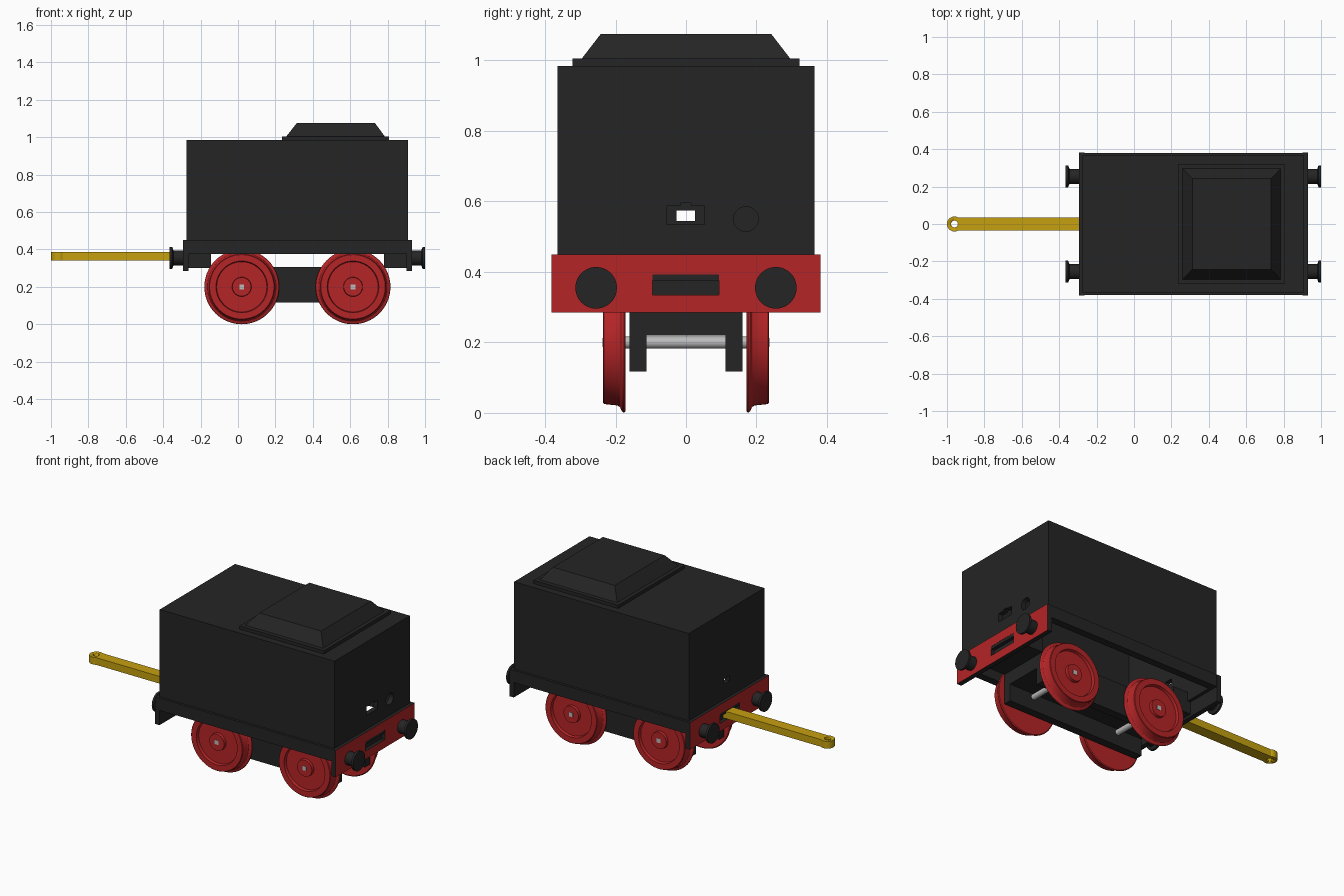
import bpy, bmesh, math
from mathutils import Matrix

if "Cube" in bpy.data.objects:
    bpy.data.objects.remove(bpy.data.objects["Cube"])


def material(name, rgb):
    m = bpy.data.materials.new(name)
    m.diffuse_color = (*rgb, 1)
    m.use_nodes = True
    m.node_tree.nodes["Principled BSDF"].inputs["Base Color"].default_value = m.diffuse_color
    return m


BLACK = material("black", (0.018, 0.018, 0.018))
RED = material("red", (0.46, 0.018, 0.02))
YELLOW = material("brass_yellow", (0.56, 0.35, 0.005))
STEEL = material("steel", (0.5, 0.5, 0.5))


def finish(name, bm, mat, smooth=False):
    bmesh.ops.recalc_face_normals(bm, faces=bm.faces)
    me = bpy.data.meshes.new(name)
    bm.to_mesh(me)
    bm.free()
    ob = bpy.data.objects.new(name, me)
    bpy.context.collection.objects.link(ob)
    me.materials.append(mat)
    if smooth:
        activate(ob)
        bpy.ops.object.shade_smooth_by_angle(angle=math.radians(30))
    return ob


def activate(ob):
    bpy.ops.object.select_all(action='DESELECT')
    ob.select_set(True)
    bpy.context.view_layer.objects.active = ob


def box(name, x, y, z, mat=BLACK):
    bm = bmesh.new()
    bmesh.ops.create_cube(bm, size=1)
    for v in bm.verts:
        v.co = [r[0] if c < 0 else r[1] for c, r in zip(v.co, (x, y, z))]
    return finish(name, bm, mat)


def lathe(name, profile, axis, loc, mat, steps=48):
    """Spin (radius, distance) points round an axis: 'X', 'Y' or 'Z'."""
    bm = bmesh.new()
    vs = [bm.verts.new((r, 0, d)) for r, d in profile]
    es = [bm.edges.new(p) for p in zip(vs, vs[1:])]
    bmesh.ops.spin(bm, geom=vs + es, axis=(0, 0, 1), cent=(0, 0, 0),
                   angle=2 * math.pi, steps=steps)
    bmesh.ops.remove_doubles(bm, verts=bm.verts, dist=1e-5)
    rot = {'X': Matrix.Rotation(math.pi / 2, 4, 'Y'),
           'Y': Matrix.Rotation(-math.pi / 2, 4, 'X'),
           'Z': Matrix.Identity(4)}[axis]
    bm.transform(Matrix.Translation(loc) @ rot)
    return finish(name, bm, mat, True)


def rod(name, r, a, b, axis, loc, mat):
    return lathe(name, [(0, a), (r, a), (r, b), (0, b)], axis, loc, mat)


def combine(target, other, operation='DIFFERENCE'):
    mod = target.modifiers.new("cut", 'BOOLEAN')
    mod.object, mod.operation, mod.solver = other, operation, 'EXACT'
    activate(target)
    bpy.ops.object.modifier_apply(modifier=mod.name)
    bpy.data.objects.remove(other)


# Hollow tank, open underneath, with openings in the end walls
tank = box("tank_body", (-0.275, 0.91), (-0.365, 0.365), (0.375, 0.985))
combine(tank, box("hollow", (-0.245, 0.88), (-0.335, 0.335), (0.3, 0.955)))
combine(tank, box("socket", (0.8, 1), (-0.055, 0.053), (0.535, 0.587)))
combine(tank, box("notch", (0.8, 1), (-0.015, 0.015), (0.57, 0.595)))
combine(tank, rod("round_hole", 0.035, 0.8, 1, 'X', (0, 0.17, 0.55), BLACK))
combine(tank, box("rear_hole", (-0.4, -0.2), (-0.027, 0.025), (0.545, 0.575)))

# Footplate rim around the bottom of the tank
rim = box("footplate", (-0.294, 0.929), (-0.38, 0.38), (0.375, 0.45))
combine(rim, box("rim_hollow", (-0.25, 0.885), (-0.34, 0.34), (0.3, 0.5)))

# Raised coal hatch on the roof
box("hatch_base", (0.235, 0.808), (-0.322, 0.322), (0.98, 1.005))
hatch = box("hatch_top", (0.255, 0.788), (-0.3, 0.3), (1.0, 1.075))
for v in hatch.data.vertices:
    if v.co.z > 1.05:
        v.co.x = 0.314 if v.co.x < 0.5 else 0.733
        v.co.y *= 0.242 / 0.3

# Ends: buffer beam with a red outer face, slot, mounting block, buffers
for side, label, face in ((-1, "left", -0.295), (1, "right", 0.93)):
    def span(a, b):
        return tuple(sorted((face - side * a, face - side * b)))

    beam = box(label + "_buffer_beam", span(0, 0.03), (-0.382, 0.382), (0.285, 0.45))
    combine(beam, box("slot", span(-0.1, 0.022), (-0.095, 0.093), (0.335, 0.393)))
    beam.data.materials.append(RED)
    for p in beam.data.polygons:
        if p.normal.x * side > 0.9 and abs(p.center.x - face) < 0.005:
            p.material_index = 1
    box(label + "_mounting_block", span(0.028, 0.15), (-0.16, 0.16), (0.3, 0.43))
    for y in (-0.255, 0.255):
        prof = [(0, -0.01), (0.04, -0.01), (0.04, 0.05), (0.059, 0.057),
                (0.059, 0.07), (0, 0.07)]
        lathe(label + "_buffer", [(r, side * d) for r, d in prof], 'X',
              (face, y, 0.355), BLACK)

# Inner chassis: two side frames joined by a plate above the axles
for s in (-1, 1):
    box("side_frame", (-0.147, 0.782), tuple(sorted((s * 0.112, s * 0.16))), (0.117, 0.305))
box("chassis_plate", (-0.147, 0.782), (-0.112, 0.112), (0.22, 0.305))

# Wheelsets: flanged wheels with recessed web and hub, steel axles
WHEEL = [(0, 0.172), (0.182, 0.172), (0.195, 0.172), (0.2, 0.176), (0.196, 0.182),
         (0.184, 0.187), (0.179, 0.194), (0.175, 0.232), (0.172, 0.235),
         (0.138, 0.235), (0.134, 0.218), (0.052, 0.218), (0.05, 0.235), (0, 0.235)]
for x in (0.02, 0.615):
    rod("axle", 0.017, -0.174, 0.174, 'Y', (x, 0, 0.2), STEEL)
    for s in (-1, 1):
        lathe("wheel", [(r, s * d) for r, d in WHEEL], 'Y', (x, 0, 0.2), RED, 64)
        box("axle_end", (x - 0.013, x + 0.013),
            tuple(sorted((s * 0.2, s * 0.237))), (0.187, 0.213), STEEL)

# Drawbar with a pierced round eye
bar = box("drawbar", (-0.96, -0.275), (-0.034, 0.034), (0.342, 0.386), YELLOW)
combine(bar, rod("eye", 0.04, 0.342, 0.386, 'Z', (-0.96, 0, 0), YELLOW), 'UNION')
combine(bar, rod("eye_hole", 0.018, 0.3, 0.45, 'Z', (-0.96, 0, 0), YELLOW))
